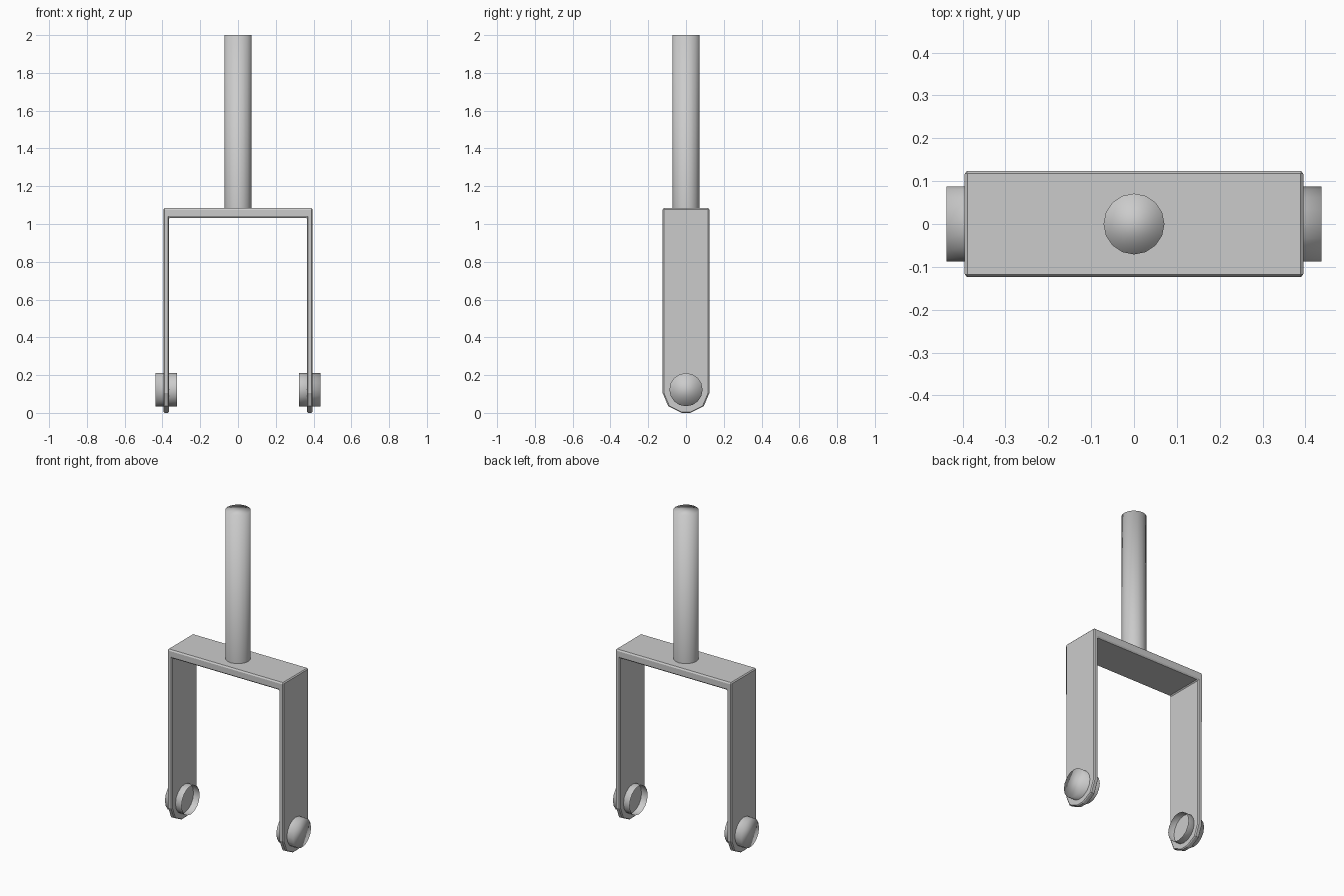
import bpy, bmesh
from math import pi
from mathutils import Matrix

if "Cube" in bpy.data.objects:
    bpy.data.objects.remove(bpy.data.objects["Cube"])


def make_object(name, bm):
    mesh = bpy.data.meshes.new(name)
    bm.to_mesh(mesh)
    bm.free()
    obj = bpy.data.objects.new(name, mesh)
    bpy.context.collection.objects.link(obj)
    return obj


def open_cylinder(name, radius, length, matrix, sides=16):
    """Smooth cylinder along local z, closed at the +z end and open at the -z end."""
    bm = bmesh.new()
    bmesh.ops.create_cone(bm, cap_ends=True, segments=sides, radius1=radius,
                          radius2=radius, depth=length)
    bottom = [f for f in bm.faces if f.normal.z < -0.9]
    bmesh.ops.delete(bm, geom=bottom, context='FACES_ONLY')
    for f in bm.faces:
        f.smooth = True
    bm.transform(matrix)
    return make_object(name, bm)


# Fork: a flat strap lofted down both legs, (outer x, outer z, inner x, inner z, half width)
OUT, INN = 0.395, 0.365
leg = [(OUT, 0.0, INN, 0.0, 0.022),
       (OUT, 0.037, INN, 0.037, 0.095),
       (OUT, 0.106, INN, 0.106, 0.124),
       (OUT, 1.084, INN, 1.033, 0.124)]
rows = leg + [(-a, b, -c, d, w) for a, b, c, d, w in reversed(leg)]

bm = bmesh.new()
rings = [[bm.verts.new(p) for p in ((a, -w, b), (a, w, b), (c, w, d), (c, -w, d))]
         for a, b, c, d, w in rows]
for r, s in zip(rings, rings[1:]):
    for i in range(4):
        j = (i + 1) % 4
        bm.faces.new((r[i], r[j], s[j], s[i]))
bm.faces.new(rings[0])
bm.faces.new(rings[-1])
bmesh.ops.recalc_face_normals(bm, faces=bm.faces)
fork = make_object("fork_legs", bm)
bevel = fork.modifiers.new("edge_bevel", 'BEVEL')
bevel.width = 0.006
bevel.segments = 1
bevel.limit_method = 'ANGLE'
bevel.angle_limit = 60 * pi / 180

# Steering tube
open_cylinder("steering_tube", 0.071, 0.94, Matrix.Translation((0, 0, 1.53)))

# Axle caps, closed on the outside and open towards the wheel
for side, label in ((-1, "left"), (1, "right")):
    place = Matrix.Translation((side * 0.38, 0, 0.123)) @ Matrix.Rotation(side * pi / 2, 4, 'Y')
    open_cylinder("axle_cap_" + label, 0.088, 0.114, place)
